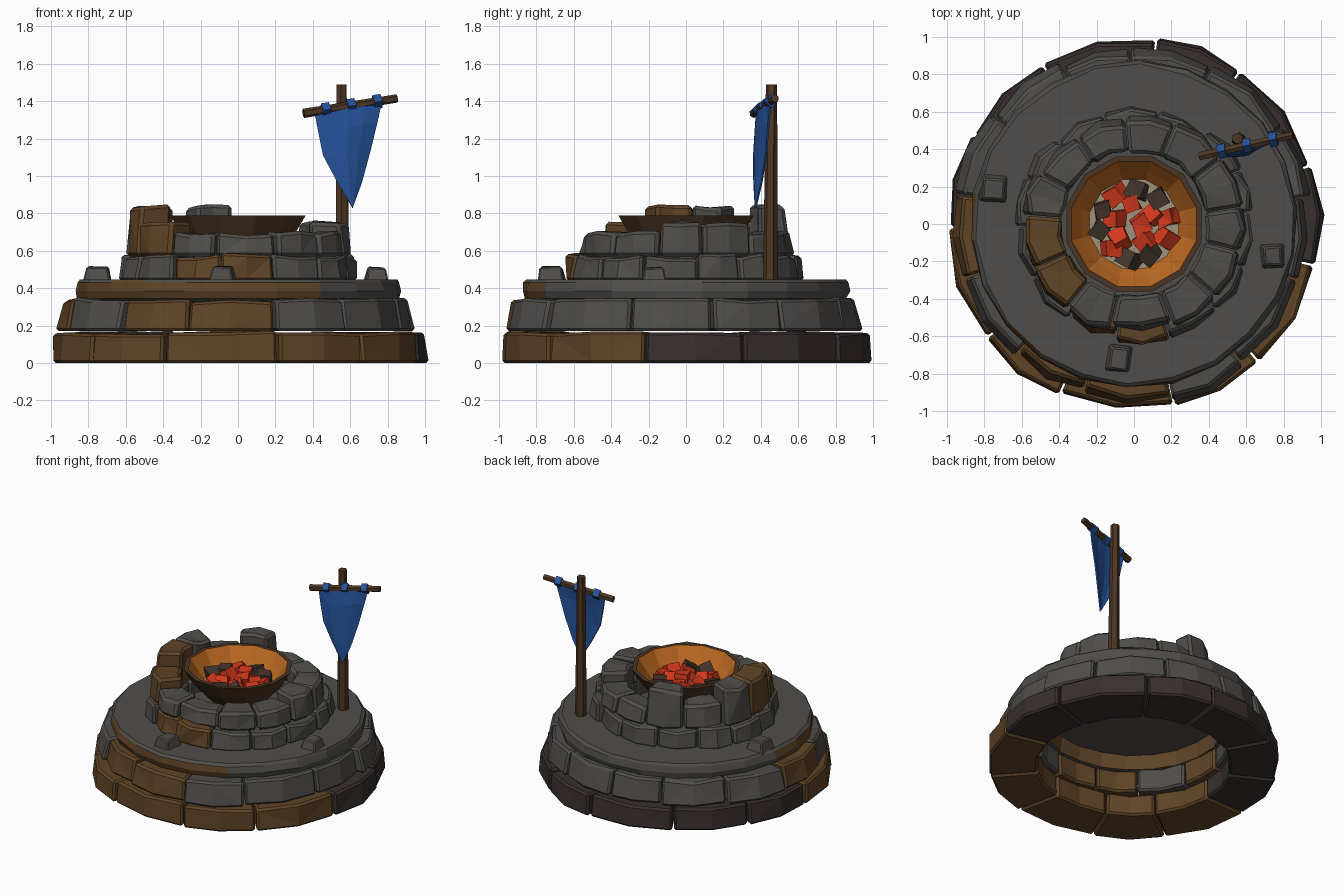
import bpy, bmesh, math, random
from mathutils import Vector, Matrix

if "Cube" in bpy.data.objects:
    bpy.data.objects.remove(bpy.data.objects["Cube"])

random.seed(7)
R = random.uniform


def mat(name, r, g, b):
    m = bpy.data.materials.new(name)
    m.diffuse_color = (r, g, b, 1)
    m.use_nodes = True
    m.node_tree.nodes["Principled BSDF"].inputs["Base Color"].default_value = m.diffuse_color
    return m


GREY = mat("grey_stone", .08, .076, .069)
BROWN = mat("brown_stone", .115, .058, .02)
DARK = mat("dark_stone", .04, .029, .027)
WOOD = mat("wood", .075, .038, .018)
METAL = mat("bowl_metal", .07, .036, .018)
GLOW = mat("bowl_glow", .5, .14, .015)
RED = mat("hot_coal", .65, .04, .012)
COAL = mat("dark_coal", .055, .036, .026)
ASH = mat("ash", .36, .29, .2)
BLUE = mat("blue_cloth", .018, .085, .32)


def finish(bm, name, mats, pick=None):
    bmesh.ops.recalc_face_normals(bm, faces=bm.faces)
    if pick:
        for f in bm.faces:
            f.material_index = pick(f)
    me = bpy.data.meshes.new(name)
    bm.to_mesh(me)
    bm.free()
    ob = bpy.data.objects.new(name, me)
    for m in mats:
        me.materials.append(m)
    bpy.context.collection.objects.link(ob)
    return ob


def front_left(x, y):
    return 175 < math.degrees(math.atan2(y, x)) % 360 < 300


# chunky curved block with chamfered, slightly irregular corners
def stone(name, a0, a1, r0, r1, z0, z1, m, jit=.012, n=2, ch=.014, slope=.02):
    bm = bmesh.new()
    rows = []
    for i in range(n + 1):
        a = a0 + (a1 - a0) * i / n
        drop = .015 if i in (0, n) else 0
        row = []
        for r, z in ((r0, z0), (r1 - drop, z0), (r1 - drop - slope, z1), (r0, z1)):
            r += R(-jit, jit)
            dz = R(-jit, jit) if z == z1 else 0
            row.append(bm.verts.new((r * math.cos(a), r * math.sin(a), z + dz)))
        rows.append(row)
    for p, q in zip(rows, rows[1:]):
        for k in range(4):
            bm.faces.new((p[k], p[(k + 1) % 4], q[(k + 1) % 4], q[k]))
    bm.faces.new(rows[0])
    bm.faces.new(rows[-1][::-1])
    bmesh.ops.recalc_face_normals(bm, faces=bm.faces)
    sharp = [e for e in bm.edges if e.calc_face_angle(0) > .8]
    bmesh.ops.bevel(bm, geom=sharp, offset=ch, segments=1, affect='EDGES')
    bmesh.ops.triangulate(bm, faces=bm.faces)
    finish(bm, name, [m])


def ring(name, count, r0, r1, z0, z1, start, pick, jit=.012, wob=.02, ch=.014, slope=.02, height=None):
    cuts = [start + math.tau * (i + R(-.13, .13)) / count for i in range(count)]
    cuts.append(cuts[0] + math.tau)
    for i in range(count):
        mid = (cuts[i] + cuts[i + 1]) / 2
        top = height(math.degrees(mid) % 360) if height else z1
        stone(f"{name}_{i + 1}", cuts[i] + .006, cuts[i + 1] - .006, r0,
              r1 - R(0, wob), z0, top + R(-.006, .006),
              pick(math.cos(mid), math.sin(mid)), jit, 2, ch, slope)


def lathe(name, profile, sides, mats, pick, rot=0, jit=0):
    bm = bmesh.new()
    rows = []
    for r, z in profile:
        rows.append([bm.verts.new(((r + R(-jit, jit)) * math.cos(rot + math.tau * k / sides),
                                   (r + R(-jit, jit)) * math.sin(rot + math.tau * k / sides), z))
                     for k in range(sides)])
    for p, q in zip(rows, rows[1:]):
        for k in range(sides):
            j = (k + 1) % sides
            bm.faces.new((p[k], p[j], q[j], q[k]))
    bm.faces.new(rows[0][::-1])
    bm.faces.new(rows[-1])
    return finish(bm, name, mats, pick)


# stepped stone platform
ring("base_stone", 11, .66, 1.015, 0, .162, -.2,
     lambda x, y: BROWN if y < -.1 and x < .9 else DARK, jit=.008, wob=.02, slope=.012)
ring("second_course_stone", 13, .64, .985, .172, .34, .1,
     lambda x, y: BROWN if front_left(x, y) and R(0, 1) < .75 else GREY, wob=.045, slope=.035)


def cap_pick(f):
    c = f.calc_center_median()
    return int(abs(f.normal.z) < .6 and front_left(c.x, c.y))


# slab, hollow underneath
lathe("platform_slab", [(.61, .435), (.62, .33), (.83, .33), (.862, .345), (.877, .385), (.867, .43), (.85, .447)],
      22, [GREY, BROWN], cap_pick, .1, .008)


# upper ring around the fire
def heights(d):
    if 155 < d < 205:
        return .84
    if 85 < d < 112:
        return .835
    if d < 50 or 112 <= d <= 155 or 205 <= d < 238 or d > 345:
        return .742
    return .695


def upper_pick(x, y):
    return BROWN if front_left(x, y) and R(0, 1) < .6 else GREY


ring("fire_ring_lower_stone", 14, .40, .66, .44, .575, .05, upper_pick, .014, .045)
ring("fire_ring_upper_stone", 13, .39, .61, .57, .70, .2, upper_pick, .014, .05, .018, .02, heights)

# loose rocks on the slab
for i, (x, y, s) in enumerate([(-.75, .19, .07), (.74, -.17, .065), (-.08, -.72, .07)]):
    bm = bmesh.new()
    bmesh.ops.create_cube(bm, size=2 * s)
    for v in bm.verts:
        k = .75 if v.co.z > 0 else 1.05
        v.co = Vector((v.co.x * k + R(-.008, .008), v.co.y * k + R(-.008, .008), v.co.z * .65 + R(-.006, .006)))
    bmesh.ops.bevel(bm, geom=bm.edges[:], offset=.008, segments=1, affect='EDGES')
    bmesh.ops.transform(bm, matrix=Matrix.Translation((x, y, .47)) @ Matrix.Rotation(R(-.2, .2), 4, 'Z'), verts=bm.verts)
    finish(bm, f"loose_rock_{i + 1}", [GREY])


# fire bowl: dark outside, glowing inside, ash floor
def bowl_pick(f):
    c = f.calc_center_median()
    if c.xy.length < .05:
        return 2 if c.z > .62 else 0
    return 1 if f.normal.xy.dot(c.xy) < -.01 and c.z > .64 else 0


lathe("fire_bowl", [(.22, .58), (.305, .675), (.375, .79), (.345, .79), (.29, .71), (.245, .655)],
      12, [METAL, GLOW, ASH], bowl_pick, math.pi / 12)

# coals
spots = [(.03, -.02)] + [(.11, t) for t in (0.4, 1.7, 2.9, 4.0, 5.3)] + \
        [(.185, math.tau * k / 10 + .2) for k in range(10)]
for i, (r, t) in enumerate(spots):
    bm = bmesh.new()
    bmesh.ops.create_cube(bm, size=.092)
    for v in bm.verts:
        v.co *= R(.75, 1.2)
    rotm = Matrix.Rotation(R(0, 6), 4, 'Z') @ Matrix.Rotation(R(-.7, .7), 4, 'X')
    bmesh.ops.transform(bm, verts=bm.verts,
                        matrix=Matrix.Translation((r * math.cos(t), r * math.sin(t), .685 - .05 * r)) @ rotm)
    bmesh.ops.triangulate(bm, faces=bm.faces)
    finish(bm, f"coal_{i + 1}", [RED if i < 6 or i % 3 == 0 else COAL])


# tapered wooden rod between two points
def rod(name, a, b, ra, rb, sides, m):
    a, b = Vector(a), Vector(b)
    bm = bmesh.new()
    bmesh.ops.create_cone(bm, cap_ends=True, segments=sides, radius1=ra, radius2=rb, depth=(b - a).length)
    q = (b - a).to_track_quat('Z', 'Y').to_matrix().to_4x4()
    bmesh.ops.transform(bm, verts=bm.verts, matrix=Matrix.Translation((a + b) / 2) @ q)
    finish(bm, name, [m])


rod("banner_pole", (.56, .452, .44), (.553, .457, 1.49), .04, .03, 6, WOOD)
B0, B1 = Vector((.35, .362, 1.335)), Vector((.85, .476, 1.415))
rod("banner_crossbar", B0, B1, .025, .022, 6, WOOD)

# cloth loops around the crossbar
along = (B1 - B0).normalized()
for i, t in enumerate((.24, .51, .79)):
    c = B0.lerp(B1, t)
    rod(f"banner_loop_{i + 1}", c - along * .022, c + along * .022, .038, .038, 4, BLUE)

# pointed cloth: rows of left and right edge points, sagging forward in the middle
rows = [((.41, .378, 1.335), (.77, .455, 1.405), .015), ((.43, .372, 1.23), (.745, .442, 1.29), .025),
        ((.455, .37, 1.11), (.705, .43, 1.13), .03), ((.53, .37, .97), (.66, .405, .965), .02)]
bm = bmesh.new()
grid = []
for a, b, sag in rows:
    a, b = Vector(a), Vector(b)
    grid.append([bm.verts.new(a.lerp(b, k / 4) - Vector((0, sag * math.sin(math.pi * k / 4), 0))) for k in range(5)])
for p, q in zip(grid, grid[1:]):
    for k in range(4):
        bm.faces.new((p[k], p[k + 1], q[k + 1], q[k]))
tip = bm.verts.new((.612, .372, .83))
for k in range(4):
    bm.faces.new((grid[-1][k], grid[-1][k + 1], tip))
bmesh.ops.triangulate(bm, faces=bm.faces)
cloth = finish(bm, "banner_cloth", [BLUE])
sol = cloth.modifiers.new("thickness", 'SOLIDIFY')
sol.thickness = .01
sol.offset = 0
